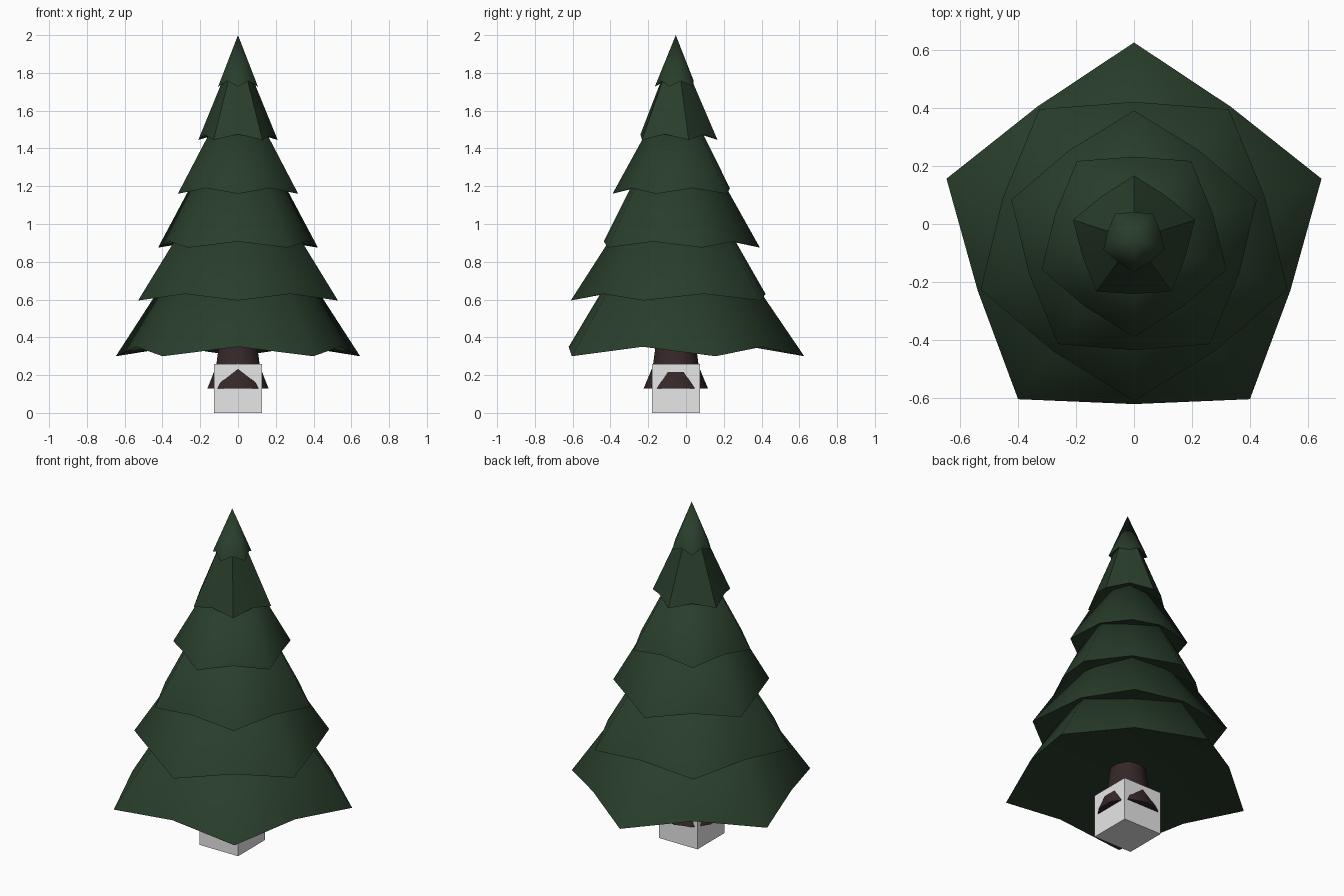
import bpy, bmesh, math

if "Cube" in bpy.data.objects:
    bpy.data.objects.remove(bpy.data.objects["Cube"])

AXIS_Y = -0.054


def material(name, rgb):
    m = bpy.data.materials.new(name)
    m.diffuse_color = (*rgb, 1)
    m.use_nodes = True
    m.node_tree.nodes["Principled BSDF"].inputs["Base Color"].default_value = m.diffuse_color
    return m


GREEN = material("dark green", (0.022, 0.048, 0.024))
BROWN = material("dark brown", (0.036, 0.020, 0.021))
WHITE = material("pale grey", (0.8, 0.8, 0.8))


def finish(bm, name, mat, smooth):
    bmesh.ops.recalc_face_normals(bm, faces=bm.faces[:])
    mesh = bpy.data.meshes.new(name)
    bm.to_mesh(mesh)
    bm.free()
    mesh.materials.append(mat)
    obj = bpy.data.objects.new(name, mesh)
    bpy.context.collection.objects.link(obj)
    obj.location.y = AXIS_Y
    if smooth:
        bpy.ops.object.select_all(action='DESELECT')
        obj.select_set(True)
        bpy.context.view_layer.objects.active = obj
        bpy.ops.object.shade_smooth_by_angle(angle=math.radians(50))
    return obj


def point(r, k, start, z):
    a = start + k * math.pi / 5
    return (r * math.cos(a), r * math.sin(a), z)


# Branch tiers: corner radius, corner height, notch radius, notch height, apex
tiers = [
    (0.680, 0.300, 0.567, 0.350, 1.30),
    (0.556, 0.595, 0.475, 0.630, 1.46),
    (0.445, 0.875, 0.381, 0.907, 1.67),
    (0.335, 1.160, 0.286, 1.190, 1.77),
    (0.221, 1.445, 0.187, 1.475, 1.96),
    (0.111, 1.727, 0.095, 1.757, 2.00),
]
for i, (rc, zc, rn, zn, apex) in enumerate(tiers):
    start = math.pi / 2 * (1 if i % 2 == 0 else -1)
    bm = bmesh.new()
    rim = [bm.verts.new(point(rn, k, start, zn) if k % 2 else point(rc, k, start, zc))
           for k in range(10)]
    top = bm.verts.new((0, 0, apex))
    under = bm.verts.new((0, 0, zc + 0.05 + 0.1 * rc))
    for k in range(10):
        a, b = rim[k], rim[(k + 1) % 10]
        bm.faces.new((a, b, top))
        bm.faces.new((b, a, under))
    finish(bm, f"branch_tier_{i + 1}", GREEN, True)

# Flared ten-sided trunk
bm = bmesh.new()
rings = [[bm.verts.new(point(r, k, math.pi / 2, z)) for k in range(10)]
         for r, z in ((0.170, 0.13), (0.122, 0.245), (0.098, 0.42))]
for lo, hi in zip(rings, rings[1:]):
    for k in range(10):
        n = (k + 1) % 10
        bm.faces.new((lo[k], lo[n], hi[n], hi[k]))
bm.faces.new(rings[0])
bm.faces.new(rings[-1])
finish(bm, "trunk", BROWN, True)

# Square stand block
bm = bmesh.new()
bmesh.ops.create_cube(bm, size=1)
for v in bm.verts:
    v.co = (v.co.x * 0.254, v.co.y * 0.254, (v.co.z + 0.5) * 0.258)
finish(bm, "stand_block", WHITE, False)
